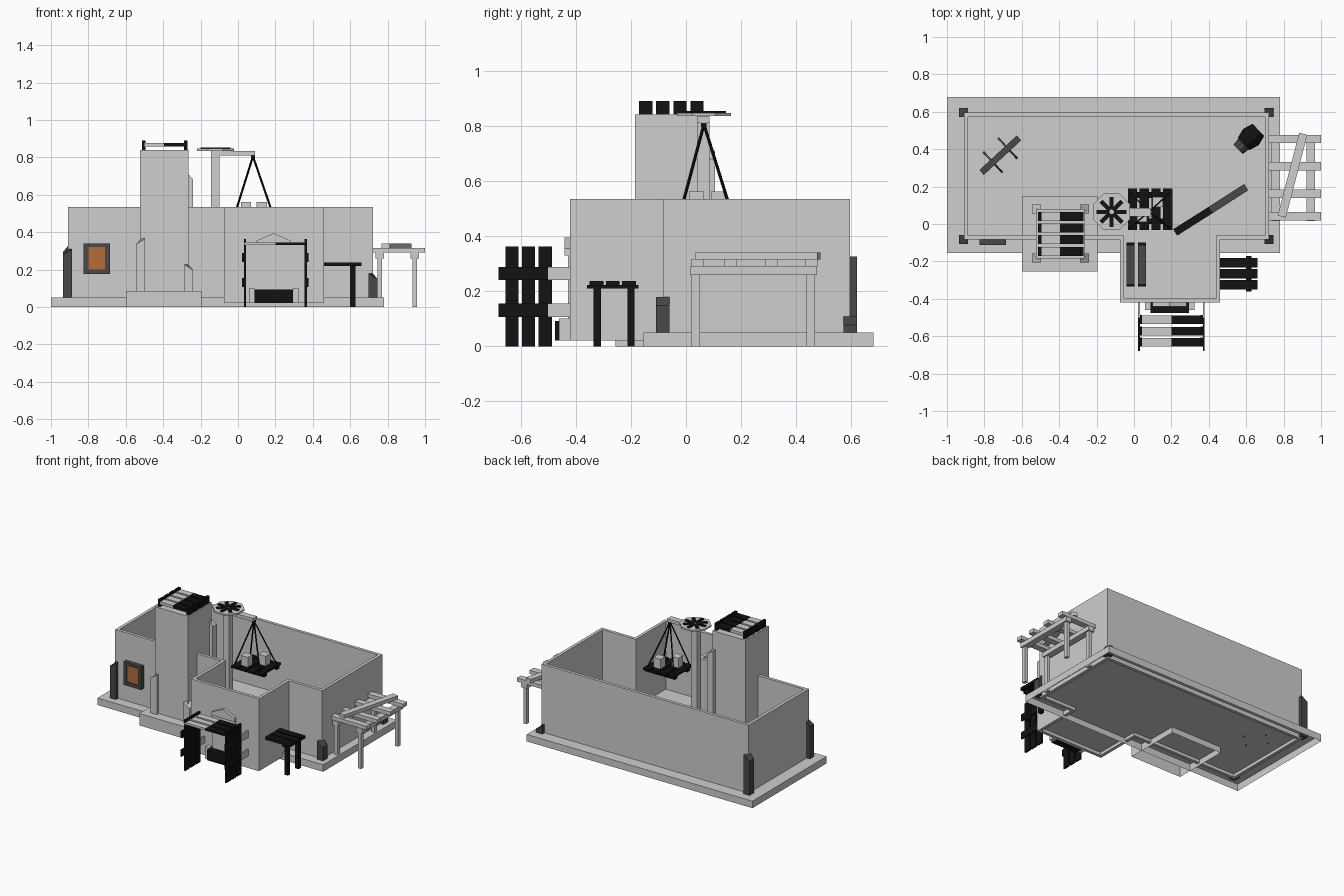
import bpy, bmesh, math
from mathutils import Vector, Matrix

if "Cube" in bpy.data.objects:
    bpy.data.objects.remove(bpy.data.objects["Cube"])


def mat(name, c):
    m = bpy.data.materials.new(name)
    m.diffuse_color = (*c, 1)
    m.use_nodes = True
    m.node_tree.nodes["Principled BSDF"].inputs["Base Color"].default_value = m.diffuse_color
    return m


LIGHT = mat("light_grey", (0.62, 0.62, 0.62))
DARK = mat("dark_grey", (0.065, 0.065, 0.065))
BLACK = mat("black", (0.006, 0.006, 0.006))
BROWN = mat("amber_brown", (0.46, 0.15, 0.04))


def finish(name, bm, m):
    bmesh.ops.recalc_face_normals(bm, faces=bm.faces)
    me = bpy.data.meshes.new(name)
    bm.to_mesh(me)
    bm.free()
    ob = bpy.data.objects.new(name, me)
    me.materials.append(m)
    bpy.context.collection.objects.link(ob)
    return ob


def box(name, x, y, z, m, open_bottom=False):
    bm = bmesh.new()
    c = [(p[0] + p[1]) / 2 for p in (x, y, z)]
    s = [p[1] - p[0] for p in (x, y, z)]
    bmesh.ops.create_cube(bm, size=1, matrix=Matrix.Translation(c) @ Matrix.Diagonal((*s, 1)))
    if open_bottom:
        bm.normal_update()
        bmesh.ops.delete(bm, geom=[f for f in bm.faces if f.normal.z < -0.9], context='FACES_ONLY')
    return finish(name, bm, m)


def beam(name, a, b, w, h, m, sides=4):
    """Bar between two points: rectangular, or round when sides > 4."""
    a, b = Vector(a), Vector(b)
    d = b - a
    rot = d.to_track_quat('X', 'Z').to_matrix().to_4x4()
    M = Matrix.Translation((a + b) / 2) @ rot
    bm = bmesh.new()
    if sides == 4:
        bmesh.ops.create_cube(bm, size=1, matrix=M @ Matrix.Diagonal((d.length, w, h, 1)))
    else:
        bmesh.ops.create_cone(bm, cap_ends=True, segments=sides, radius1=w / 2, radius2=h / 2,
                              depth=d.length, matrix=M @ Matrix.Rotation(math.pi / 2, 4, 'Y'))
    return finish(name, bm, m)


def two_tone(name, x, xm, y, z):
    """Slat along x, light on the left and black on the right."""
    box(name + "_left", (x[0], xm), y, z, LIGHT)
    box(name + "_right", (xm, x[1]), y, z, BLACK)


def prism(name, pts, lo, hi, m, axis='Z'):
    """Flat outline pushed along z, or (x, z) outline pushed along y."""
    bm = bmesh.new()
    put = (lambda p, t: (p[0], p[1], t)) if axis == 'Z' else (lambda p, t: (p[0], t, p[1]))
    f = bm.faces.new([bm.verts.new(put(p, lo)) for p in pts])
    r = bmesh.ops.extrude_face_region(bm, geom=[f])
    off = Vector((0, 0, hi - lo)) if axis == 'Z' else Vector((0, hi - lo, 0))
    bmesh.ops.translate(bm, vec=off, verts=[v for v in r['geom'] if isinstance(v, bmesh.types.BMVert)])
    return finish(name, bm, m)


# base slabs, hollow underneath
box("base_slab", (-1, .78), (-.155, .68), (0, .05), LIGHT, True)
box("tower_base", (-.6, -.195), (-.255, .15), (0, .085), LIGHT, True)


# house walls: outline with the front wing, open at the top
def outline(t):
    return [(-.91 + t, -.083 + t), (-.075 + t, -.083 + t), (-.075 + t, -.42 + t), (.46 - t, -.42 + t),
            (.46 - t, -.083 + t), (.722 - t, -.083 + t), (.722 - t, .595 - t), (-.91 + t, .595 - t)]


bm = bmesh.new()
rings = [[bm.verts.new((*p, z)) for p in outline(t)]
         for t, z in ((0, .02), (0, .535), (.022, .535), (.022, .02))]
for k in range(4):
    a, b = rings[k], rings[(k + 1) % 4]
    for i in range(8):
        j = (i + 1) % 8
        bm.faces.new((a[i], a[j], b[j], b[i]))
finish("house_walls", bm, LIGHT)
prism("house_floor", outline(.02), .042, .052, LIGHT)

# tower with slatted top
box("tower", (-.525, -.265), (-.185, .08), (.06, .84), LIGHT)
for i in range(4):
    y = -.17 + i * .062
    two_tone("tower_slat", (-.5, -.28), -.395, (y, y + .048), (.857, .877))
    for x in (-.513, -.288):
        box("tower_slat_foot", (x, x + .018), (y, y + .048), (.84, .89), BLACK)


# angled corner posts with slanted tops
def corner_post(name, cx, cy, sx, sy, z0, z1, m):
    x, y, t, w = cx + sx * .025, cy + sy * .025, .025, .048
    pts = [(x, y), (x - sx * w, y), (x - sx * w, y - sy * t), (x - sx * t, y - sy * t),
           (x - sx * t, y - sy * w), (x, y - sy * w)]
    ob = prism(name, pts, z0, z1, m)
    for v in ob.data.vertices:
        if v.co.z > (z0 + z1) / 2 and abs(v.co.x - x) < .01:
            v.co.z -= .03


for cx, cy, sx, sy, h in ((-.91, -.083, -1, -1, .31), (.722, -.083, 1, -1, .178),
                          (-.91, .595, -1, 1, .325), (.722, .595, 1, 1, .108)):
    corner_post("wall_corner_post", cx, cy, sx, sy, .03, h, DARK)
for cx, cy, sx, sy, h in ((-.52, -.18, -1, -1, .365), (-.265, -.18, 1, -1, .228),
                          (-.52, .08, -1, 1, .16), (-.265, .08, 1, 1, .71)):
    corner_post("tower_corner_post", cx, cy, sx, sy, .085, h, LIGHT)

# window
box("window_pane", (-.803, -.707), (-.105, -.08), (.2, .322), BROWN)
for x in ((-.825, -.8), (-.71, -.685)):
    box("window_frame_side", x, (-.113, -.08), (.175, .34), DARK)
for z in ((.175, .2), (.32, .34)):
    box("window_frame_rail", (-.8, -.71), (-.113, -.08), z, DARK)

# crane with octagonal cap wheel
box("crane_post", (-.145, -.1), (.04, .085), (.05, .835), LIGHT)
box("crane_arm", (-.1, .09), (.04, .085), (.81, .833), LIGHT)
C = (-.12, .065)
ring = [(C[0] + .106 * math.cos(math.pi * (i + .5) / 4), C[1] + .106 * math.sin(math.pi * (i + .5) / 4))
        for i in range(8)]
prism("crane_wheel", ring, .835, .846, LIGHT)
for i in range(8):
    d = Vector((math.cos(math.pi * i / 4), math.sin(math.pi * i / 4), 0))
    p = Vector((*C, .849))
    beam("crane_wheel_spoke", p + d * .012, p + d * .08, .022, .008, BLACK)

# hanging pallet and its load
for i in range(4):
    x = -.033 + i * .063
    box("pallet_plank", (x, x + .05), (-.033, .19), (.478, .492), BLACK)
for y in (0, .14):
    box("pallet_bearer", (-.03, .207), (y, y + .03), (.46, .478), BLACK)
for x in (-.02, .19):
    for y in (-.02, .165):
        beam("pallet_rope", (.08, .065, .805), (x, y, .485), .008, .008, BLACK)
box("pallet_hook", (.07, .09), (.055, .075), (.795, .812), BLACK)
box("crate_left", (.015, .07), (.01, .065), (.492, .562), LIGHT)
box("crate_right", (.1, .155), (.09, .145), (.492, .562), LIGHT)

# front porch: plank sides, rails, slatted roof
for i in range(3):
    y = -.655 + i * .06
    two_tone("porch_roof_slat", (.035, .37), .2, (y, y + .045), (.33, .345))
    for x in (.032, .356):
        box("porch_side_plank", (x, x + .012), (y, y + .048), (0, .362), BLACK)
for x in (.022, .368):
    for z in (.107, .24):
        box("porch_rail_front", (x, x + .01), (-.68, -.5), (z, z + .048), BLACK)
        box("porch_rail_back", (x, x + .01), (-.5, -.42), (z, z + .048), LIGHT)
prism("porch_gable", [(.1, .33), (.28, .33), (.28, .355), (.19, .395), (.1, .355)], -.44, -.42, LIGHT, 'Y')
box("door", (.1, .28), (-.428, -.42), (.09, .33), LIGHT)
box("door_step", (.088, .295), (-.475, -.42), (.02, .092), BLACK)
for x in (.06, .295):
    box("step_cheek", (x, x + .028), (-.46, -.42), (.02, .1), LIGHT)

# side table against the wing
for i in range(3):
    y = -.35 + i * .059
    box("table_slat", (.46, .66), (y, y + .05), (.218, .237), BLACK)
for y in (-.335, -.213):
    box("table_leg", (.6, .627), (y, y + .027), (0, .218), BLACK)
box("table_bearer", (.6, .627), (-.36, -.172), (.21, .222), BLACK)

# pergola on the right side
for y in (.02, .14, .287, .432):
    box("pergola_slat", (.72, 1), (y, y + .045), (.29, .316), LIGHT)
for x in (.735, .922):
    box("pergola_beam", (x, x + .045), (.015, .475), (.258, .29), LIGHT)
    for y in (.02, .437):
        box("pergola_leg", (x + .01, x + .034), (y, y + .03), (0, .26), LIGHT)
beam("pergola_loose_slat", (.79, .04, .328), (.905, .482, .328), .045, .025, LIGHT)

# sawhorse inside
A, B = Vector((-.815, .275, .19)), Vector((-.615, .46, .19))
beam("sawhorse_bar", A, B, .035, .035, DARK)
d = (B - A).normalized()
n = Vector((-d.y, d.x, 0))
for t in (.3, .7):
    for s in (-1, 1):
        p = A.lerp(B, t)
        beam("sawhorse_leg", p, p + n * s * .075 - Vector((0, 0, .15)), .01, .01, DARK)

# barrel lying inside
ax = Vector((.72, .69, 0)).normalized()
P = Vector((.625, .465, .115))
beam("barrel_front", P - ax * .055, P, .09, .12, BLACK, 10)
beam("barrel_back", P, P + ax * .055, .12, .09, BLACK, 10)
beam("barrel_lid", P - ax * .095, P - ax * .055, .07, .08, DARK, 10)

# long beam and two benches inside
beam("floor_beam_black", (.22, -.045, .08), (.41, .075, .08), .04, .04, BLACK)
beam("floor_beam_grey", (.41, .075, .08), (.6, .197, .08), .04, .04, DARK)
for x in (-.04, .022):
    box("bench_seat", (x, x + .043), (-.32, -.115), (.115, .13), DARK)
    for y in (-.335, -.125):
        box("bench_leg", (x, x + .043), (y, y + .025), (.05, .13), BLACK)
